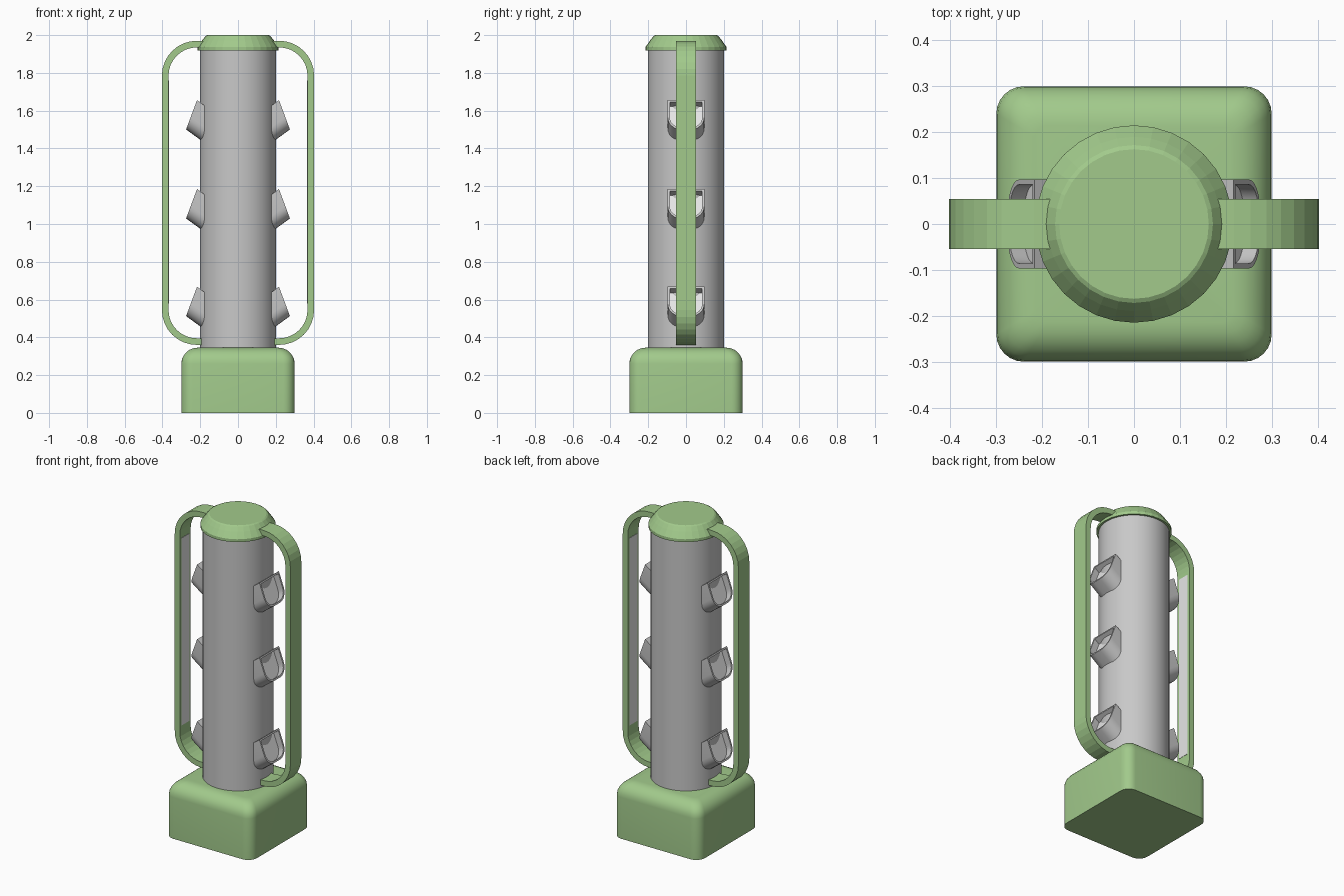
import bpy, bmesh
from math import sin, cos, pi
from mathutils import Vector

cube = bpy.data.objects.get("Cube")
if cube:
    bpy.data.objects.remove(cube)


def material(name, color):
    m = bpy.data.materials.new(name)
    m.use_nodes = True
    m.diffuse_color = (*color, 1)
    m.node_tree.nodes["Principled BSDF"].inputs["Base Color"].default_value = (*color, 1)
    return m


green = material("soft green", (0.36, 0.59, 0.26))
grey = material("light grey", (0.58, 0.58, 0.58))
white = material("lamp white", (0.95, 0.95, 0.95))


def finish(bm, name, mats, smooth=None):
    bmesh.ops.recalc_face_normals(bm, faces=bm.faces)
    mesh = bpy.data.meshes.new(name)
    bm.to_mesh(mesh)
    bm.free()
    for m in mats:
        mesh.materials.append(m)
    ob = bpy.data.objects.new(name, mesh)
    bpy.context.collection.objects.link(ob)
    if smooth:
        bpy.ops.object.select_all(action='DESELECT')
        ob.select_set(True)
        bpy.context.view_layer.objects.active = ob
        bpy.ops.object.shade_smooth_by_angle(angle=smooth)
    return ob


def loft(bm, rings):
    """Skin a list of closed point rings and cap both ends; return the last cap."""
    loops = [[bm.verts.new(p) for p in ring] for ring in rings]
    for a, b in zip(loops, loops[1:]):
        for i in range(len(a)):
            j = (i + 1) % len(a)
            bm.faces.new((a[i], a[j], b[j], b[i]))
    bm.faces.new(loops[0])
    return bm.faces.new(loops[-1])


def circle(r, z, n):
    return [(r * cos(2 * pi * i / n), r * sin(2 * pi * i / n), z) for i in range(n)]


def rounded_square(half, r, z, steps=6):
    pts = []
    for q, (sx, sy) in enumerate([(1, 1), (-1, 1), (-1, -1), (1, -1)]):
        for i in range(steps + 1):
            a = (q + i / steps) * pi / 2
            pts.append((sx * (half - r) + r * cos(a), sy * (half - r) + r * sin(a), z))
    return pts


# Base block with rounded corners and rounded top rim
BEVEL, TOP = 0.085, 0.345
rings = [rounded_square(0.3, 0.06, 0)]
for i in range(7):
    a = i / 6 * pi / 2
    inset = BEVEL * (1 - cos(a))
    rings.append(rounded_square(0.3 - inset, 0.06 - inset * 0.4, TOP - BEVEL * (1 - sin(a))))
bm = bmesh.new()
loft(bm, rings)
finish(bm, "base", [green], 0.6)

# Column
bm = bmesh.new()
loft(bm, [circle(0.202, z, 64) for z in (0.3, 1.95)])
finish(bm, "column", [grey], 0.6)

# Cap with sloped rim
bm = bmesh.new()
loft(bm, [circle(r, z, 32) for r, z in
          [(0.215, 1.918), (0.215, 1.936), (0.19, 1.972), (0.172, 1.995), (0.163, 2.0)]])
finish(bm, "cap", [green])

# Side handles: flat bands with rounded bends
LOW, HIGH, OUT, BEND, THICK = 0.36, 1.97, 0.403, 0.185, 0.035


def band_path(offset):
    r = BEND - offset
    cx = OUT - BEND
    pts = [(0.15, LOW + offset)]
    for cz, start in ((LOW + BEND, -pi / 2), (HIGH - BEND, 0)):
        for i in range(9):
            a = start + i / 8 * pi / 2
            pts.append((cx + r * cos(a), cz + r * sin(a)))
    return pts + [(0.15, HIGH - offset)]


def box(bm, lo, hi):
    loft(bm, [[(lo[0], lo[1], z), (hi[0], lo[1], z), (hi[0], hi[1], z), (lo[0], hi[1], z)]
              for z in (lo[2], hi[2])])


for side, label in ((1, "left"), (-1, "right")):
    bm = bmesh.new()
    loft(bm, [[(side * xo, -0.054, zo), (side * xo, 0.054, zo),
               (side * xi, 0.054, zi), (side * xi, -0.054, zi)]
              for (xo, zo), (xi, zi) in zip(band_path(0), band_path(THICK))])
    finish(bm, label + "_handle", [green])

    # Light strip on the inner face of the handle
    bm = bmesh.new()
    x = OUT - THICK
    box(bm, (side * (x - 0.002), -0.038, 0.58), (side * (x + 0.003), 0.038, 1.76))
    finish(bm, label + "_light_strip", [white])

# Lamp pods: hooded U shapes, open and recessed towards the outside
SLOPE = Vector((0.058, 0, -0.156))   # down the open face
INWARD = Vector((-0.81, 0, -0.59))   # depth direction


def u_ring(corner, inset, depth):
    half, r = 0.097 - inset, 0.07 - inset
    top, bottom = inset, 0.166 - inset
    flat = [(-half, top)]
    for cy, start in ((r - half, pi), (half - r, pi / 2)):
        for i in range(7):
            a = start - i / 6 * pi / 2
            flat.append((cy + r * cos(a), bottom - r + r * sin(a)))
    flat.append((half, top))
    return [corner + SLOPE.normalized() * s + Vector((0, y, 0)) + INWARD * depth
            for y, s in flat]


for side, label in ((1, "left"), (-1, "right")):
    for level, z in (("lower", 0.668), ("middle", 1.185), ("upper", 1.656)):
        corner = Vector((0.217, 0, z))
        bm = bmesh.new()
        lens = loft(bm, [u_ring(corner, *step) for step in
                         ((0, 0.11), (0, 0), (0.011, 0), (0.011, 0.04))])
        lens.material_index = 1
        for v in bm.verts:
            v.co.x *= side
        finish(bm, f"{label}_{level}_lamp", [grey, white], 0.6)
